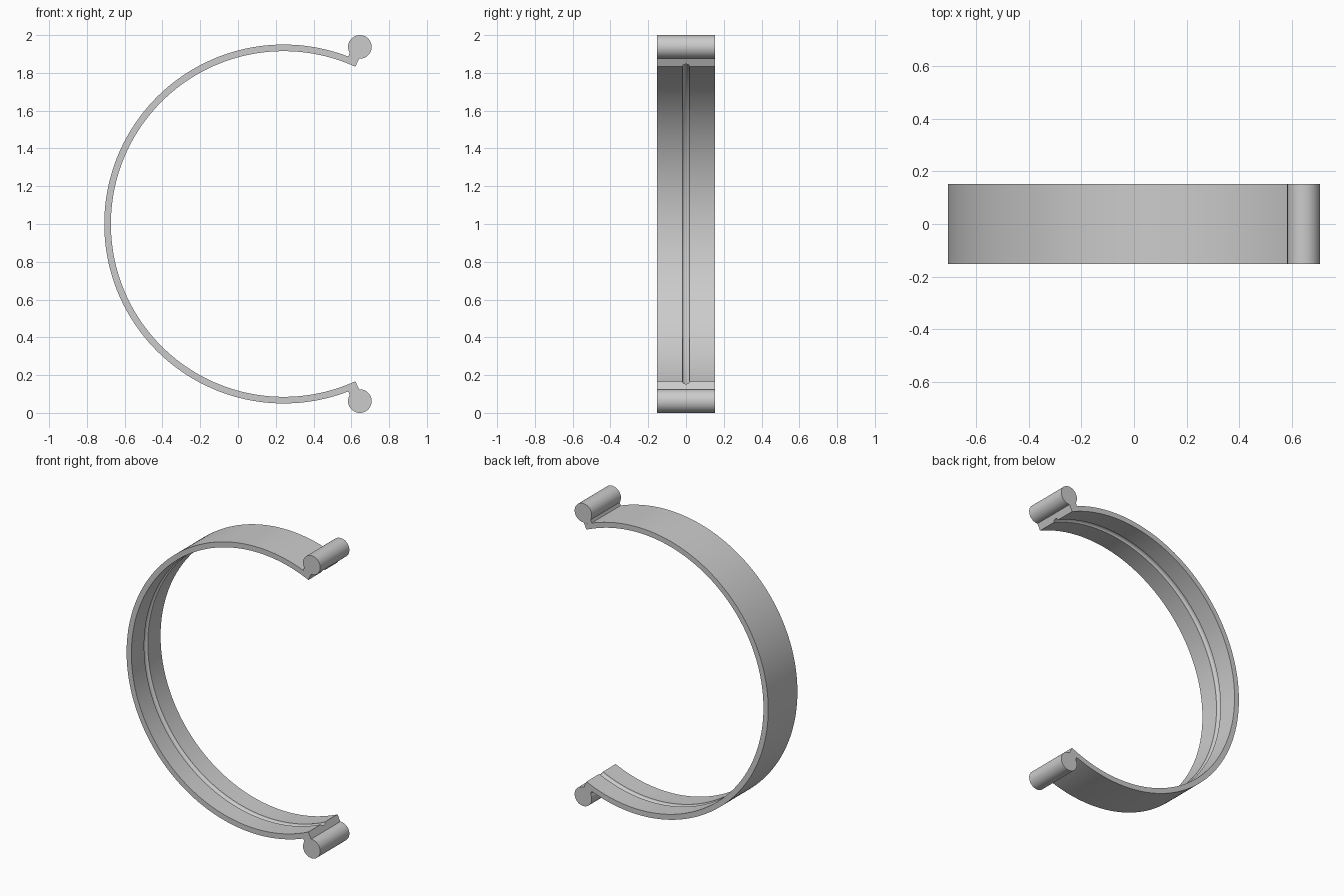
import bpy, bmesh, math
from mathutils import Vector

if "Cube" in bpy.data.objects:
    bpy.data.objects.remove(bpy.data.objects["Cube"])

CX, CZ = 0.242, 1.0            # ring centre
R_IN, R_OUT = 0.915, 0.95      # band radii
HALF = 0.1525                  # half the band width
END = math.radians(65.5)       # angle of the open ends
GROOVE_W, GROOVE_D = 0.019, 0.015

grey = bpy.data.materials.new("grey")
grey.diffuse_color = (0.6, 0.6, 0.6, 1)
grey.use_nodes = True
grey.node_tree.nodes["Principled BSDF"].inputs["Base Color"].default_value = grey.diffuse_color


def polar(r, a, y):
    return Vector((CX + r * math.cos(a), y, CZ + r * math.sin(a)))


def sweep(name, section, a0, a1, steps):
    """Sweep a closed (radius, y) section about the ring centre."""
    bm = bmesh.new()
    rings = []
    for i in range(steps + 1):
        a = a0 + (a1 - a0) * i / steps
        rings.append([bm.verts.new(polar(r, a, y)) for r, y in section])
    n = len(section)
    for p, q in zip(rings, rings[1:]):
        for j in range(n):
            k = (j + 1) % n
            bm.faces.new((p[j], p[k], q[k], q[j]))
    bm.faces.new(rings[0])
    bm.faces.new(rings[-1])
    return finish(name, bm)


def finish(name, bm):
    bmesh.ops.recalc_face_normals(bm, faces=bm.faces)
    me = bpy.data.meshes.new(name)
    bm.to_mesh(me)
    bm.free()
    ob = bpy.data.objects.new(name, me)
    bpy.context.collection.objects.link(ob)
    me.materials.append(grey)
    bpy.ops.object.select_all(action='DESELECT')
    ob.select_set(True)
    bpy.context.view_layer.objects.active = ob
    bpy.ops.object.shade_smooth_by_angle(angle=math.radians(30))
    return ob


# Open band with a rounded groove along the middle of its inner face
groove = [(R_IN + GROOVE_D * math.sin(math.pi * i / 10),
           -GROOVE_W * math.cos(math.pi * i / 10)) for i in range(11)]
band = [(R_OUT, HALF), (R_OUT, -HALF), (R_IN, -HALF)] + groove + [(R_IN, HALF)]
sweep("band", band, END, 2 * math.pi - END, 128)

# Neck and round pin at each open end
neck = [(R_OUT, HALF), (R_OUT, -HALF), (1.0, -HALF), (1.0, HALF)]
for label, s in (("upper", 1), ("lower", -1)):
    sweep(label + "_neck", neck, s * END, s * math.radians(68.9), 2)
    bm = bmesh.new()
    bmesh.ops.create_cone(bm, cap_ends=True, segments=64, radius1=0.0625,
                          radius2=0.0625, depth=2 * HALF)
    for v in bm.verts:
        x, y, z = v.co
        v.co = (0.645 + x, z, CZ + s * 0.9375 + y)
    finish(label + "_pin", bm)
